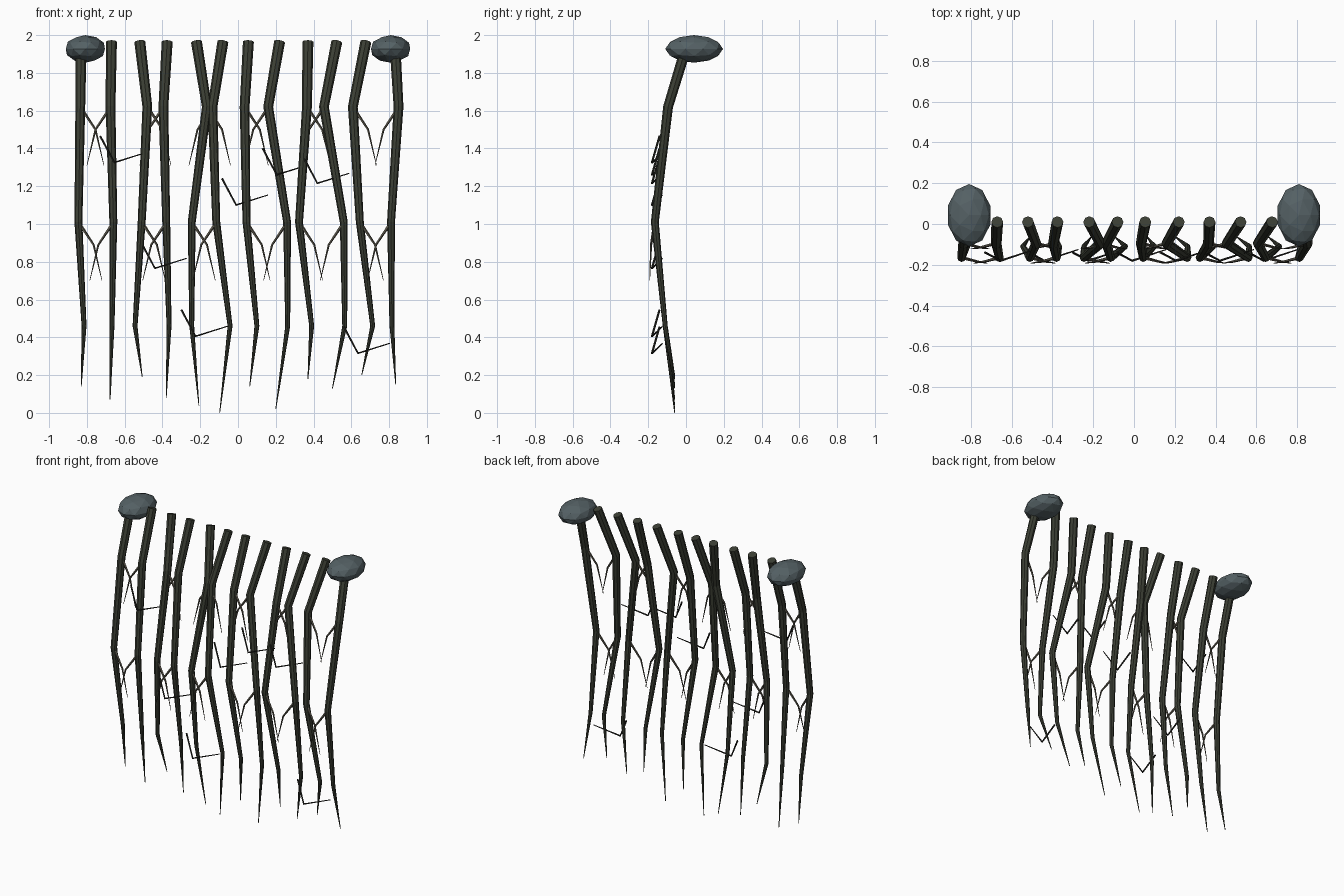
import bpy, bmesh, math
from mathutils import Vector, Matrix

cube = bpy.data.objects.get("Cube")
if cube:
    bpy.data.objects.remove(cube)


def material(name, rgb):
    m = bpy.data.materials.new(name)
    m.use_nodes = True
    m.diffuse_color = (*rgb, 1)
    bsdf = m.node_tree.nodes["Principled BSDF"]
    bsdf.inputs["Base Color"].default_value = (*rgb, 1)
    bsdf.inputs["Roughness"].default_value = 0.9
    return m


bark = material("dark olive bark", (0.045, 0.05, 0.035))
pale = material("pale twig", (0.11, 0.10, 0.075))
dark = material("dark thorn", (0.022, 0.022, 0.018))
stone = material("slate stone", (0.09, 0.12, 0.13))


def finish(name, bm, mat):
    bmesh.ops.recalc_face_normals(bm, faces=bm.faces)
    mesh = bpy.data.meshes.new(name)
    bm.to_mesh(mesh)
    bm.free()
    mesh.materials.append(mat)
    ob = bpy.data.objects.new(name, mesh)
    bpy.context.scene.collection.objects.link(ob)
    return ob


def tube(name, points, radii, sides, mat):
    """Tapered tube with rings square to the path."""
    bm = bmesh.new()
    pts = [Vector(p) for p in points]
    rings = []
    for i, (p, r) in enumerate(zip(pts, radii)):
        before = (p - pts[i - 1]).normalized() if i else Vector()
        after = (pts[i + 1] - p).normalized() if i + 1 < len(pts) else Vector()
        t = (before + after).normalized()
        u = t.cross(Vector((0, 1, 0))).normalized()
        v = t.cross(u)
        angles = [math.tau * k / sides for k in range(sides)]
        rings.append([bm.verts.new(p + r * (u * math.cos(a) + v * math.sin(a)))
                      for a in angles])
    for a, b in zip(rings, rings[1:]):
        for k in range(sides):
            n = (k + 1) % sides
            bm.faces.new((a[k], a[n], b[n], b[k]))
    bm.faces.new(rings[0])
    bm.faces.new(rings[-1])
    return finish(name, bm, mat)


# Hanging roots: x at the four joints, then x and z of the tip
roots = [
    (-.83, -.835, -.845, -.815, -.83, .14),
    (-.67, -.675, -.66, -.667, -.677, .07),
    (-.52, -.48, -.51, -.545, -.507, .19),
    (-.375, -.395, -.38, -.365, -.38, .08),
    (-.22, -.165, -.245, -.245, -.207, .04),
    (-.08, -.135, -.115, -.042, -.097, 0),
    (.055, .035, .045, .10, .062, .14),
    (.22, .16, .26, .263, .20, .02),
    (.37, .365, .323, .39, .37, .18),
    (.523, .455, .56, .565, .50, .13),
    (.677, .608, .645, .713, .655, .20),
    (.83, .85, .81, .815, .835, .15),
]
joint_y = (.01, -.095, -.165, -.11, -.06)
joint_z = (1.965, 1.62, 1.01, .46)
radii = (.029, .026, .021, .013, .002)

for i, (*xs, tip) in enumerate(roots):
    path = list(zip(xs, joint_y, (*joint_z, tip)))
    tube(f"root_{i + 1}", path, radii, 8, bark)
    # Forked twigs lean toward the partner root
    side = -1 if i % 2 else 1
    for level, j in (("upper", 1), ("lower", 2)):
        x, y, z = path[j]
        twig = [(x, y, z),
                (x + side * .08, y - .02, z - .12),
                (x + side * .125, y - .027, z - .31)]
        tube(f"{level}_twig_{i + 1}", twig, (.009, .006, .0015), 5, pale)

# Bent thorns strung across the front
elbows = (1.325, .765, .405, 1.10, 1.26, 1.215, .315)
for i, z in enumerate(elbows):
    x = -.655 + .215 * i
    thorn = [(x - .075, -.14, z + .14), (x, -.18, z), (x + .168, -.125, z + .053)]
    tube(f"thorn_{i + 1}", thorn, (.006, .006, .003), 5, dark)

# Corner stones
for name, x in (("right_stone", -.808), ("left_stone", .808)):
    bm = bmesh.new()
    bmesh.ops.create_icosphere(bm, subdivisions=2, radius=1)
    bmesh.ops.transform(bm, verts=bm.verts, matrix=Matrix.Diagonal((.109, .153, .073, 1)))
    bmesh.ops.translate(bm, verts=bm.verts, vec=(x, .043, 1.927))
    finish(name, bm, stone)
